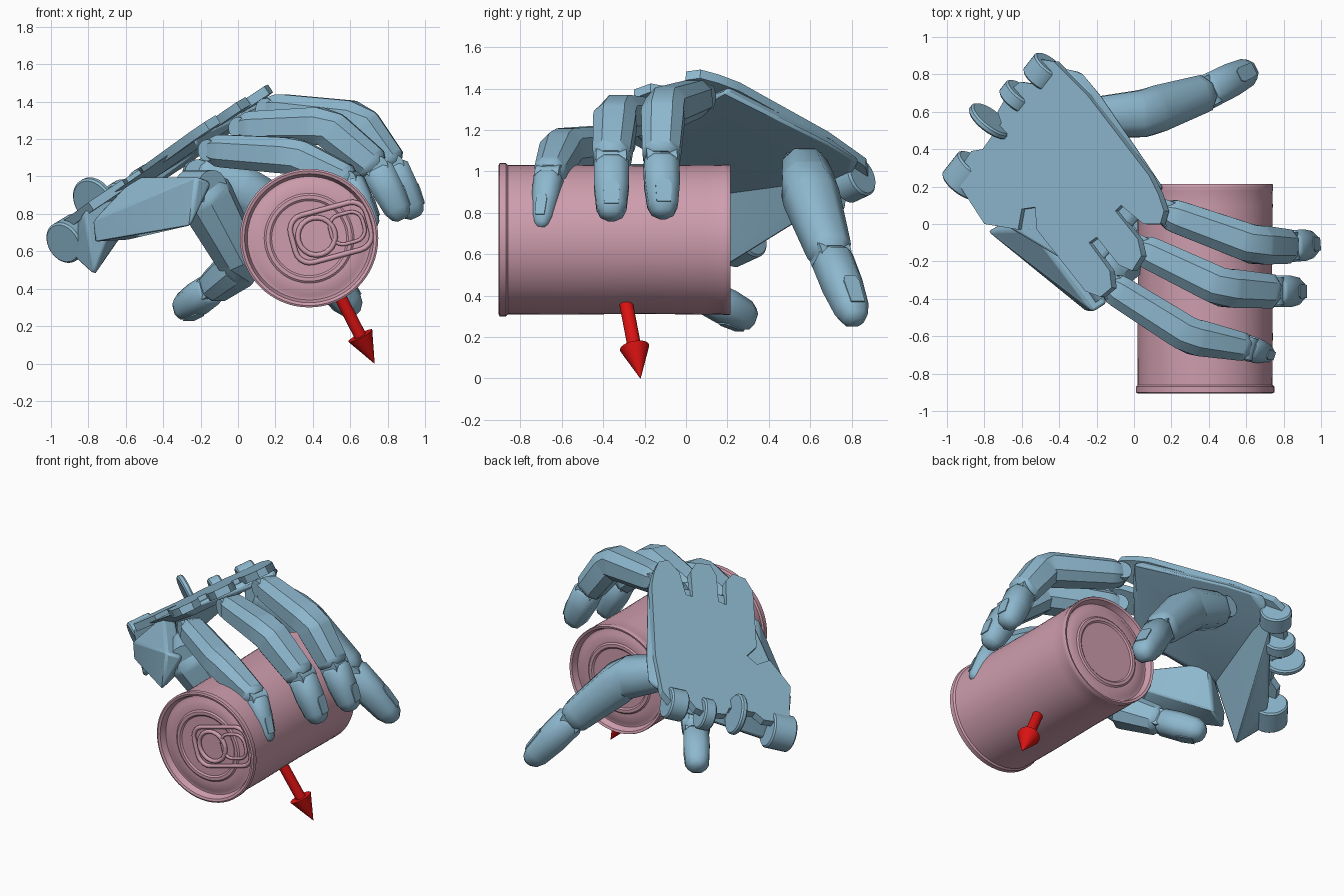
import bpy, bmesh, math
from mathutils import Vector

cube = bpy.data.objects.get("Cube")
if cube:
    bpy.data.objects.remove(cube, do_unlink=True)


def material(name, rgb):
    m = bpy.data.materials.new(name)
    m.use_nodes = True
    col = (*rgb, 1)
    m.diffuse_color = col
    m.node_tree.nodes["Principled BSDF"].inputs["Base Color"].default_value = col
    return m


BLUE = material("steel blue", (0.27, 0.48, 0.62))
PINK = material("dusty pink", (0.62, 0.34, 0.42))
RED = material("red", (0.7, 0.006, 0.006))


def finish(name, bm, mat, angle=30):
    bmesh.ops.recalc_face_normals(bm, faces=bm.faces)
    me = bpy.data.meshes.new(name)
    bm.to_mesh(me)
    bm.free()
    me.materials.append(mat)
    ob = bpy.data.objects.new(name, me)
    bpy.context.collection.objects.link(ob)
    bpy.ops.object.select_all(action="DESELECT")
    ob.select_set(True)
    bpy.context.view_layer.objects.active = ob
    bpy.ops.object.shade_smooth_by_angle(angle=math.radians(angle))
    return ob


def loft(name, rings, mat, angle=30):
    """Skin a list of point rings and cap both ends."""
    bm = bmesh.new()
    vs = [[bm.verts.new(p) for p in ring] for ring in rings]
    n = len(vs[0])
    for a, b in zip(vs, vs[1:]):
        for i in range(n):
            j = (i + 1) % n
            bm.faces.new((a[i], a[j], b[j], b[i]))
    bm.faces.new(vs[0])
    bm.faces.new(vs[-1])
    return finish(name, bm, mat, angle)


def hull(name, pts):
    bm = bmesh.new()
    for p in pts:
        bm.verts.new(p)
    bmesh.ops.convex_hull(bm, input=bm.verts)
    bmesh.ops.dissolve_limit(bm, angle_limit=0.05, verts=bm.verts, edges=bm.edges)
    mod = finish(name, bm, BLUE).modifiers.new("soft_edges", "BEVEL")
    mod.width, mod.segments = 0.015, 2


def lathe(name, start, axis, profile, mat, sides=64, angle=35):
    """Rings of (distance along axis, radius)."""
    axis = Vector(axis).normalized()
    s = axis.orthogonal().normalized()
    t = axis.cross(s)
    rings = []
    for d, r in profile:
        rings.append([Vector(start) + axis * d + r * (s * math.cos(a) + t * math.sin(a))
                      for a in (2 * math.pi * i / sides for i in range(sides))])
    return loft(name, rings, mat, angle)


# ---- Can lying along y, with rims and stepped lids
lid = [(0.03, 0.02), (0.03, 0.2), (0.022, 0.21), (0.022, 0.23), (0.03, 0.24),
       (0.03, 0.3), (0.04, 0.315), (0.04, 0.33), (0.0, 0.345), (-0.005, 0.36),
       (0.0, 0.37), (0.03, 0.37), (0.04, 0.36)]
back = [(1.11 - d, min(r, 0.363)) for d, r in reversed(lid)]
lathe("can", (0.38, -0.9, 0.67), (0, 1, 0),
      lid + [(0.3, 0.362), (0.7, 0.358), (1.0, 0.362)] + back, PINK)


def wire(name, pts, radius, cyclic=True):
    """Rounded bead on the front lid, points in tab space."""
    cu = bpy.data.curves.new(name, "CURVE")
    cu.dimensions = "3D"
    cu.bevel_depth, cu.bevel_resolution = radius, 2
    sp = cu.splines.new("POLY")
    sp.points.add(len(pts) - 1)
    for p, (a, b) in zip(sp.points, pts):
        p.co = (a, 0, b, 1)
    sp.use_cyclic_u = cyclic
    cu.materials.append(PINK)
    ob = bpy.data.objects.new(name, cu)
    bpy.context.collection.objects.link(ob)
    ob.location = (0.42, -0.88, 0.68)
    ob.rotation_euler = (0, math.radians(-15), 0)


def rounded(cx, hx, hz, r):
    pts = []
    for k, (sx, sz) in enumerate(((1, 1), (-1, 1), (-1, -1), (1, -1))):
        for i in range(6):
            a = math.pi / 2 * (k + i / 5)
            pts.append((cx + sx * (hx - r) + r * math.cos(a), sz * (hz - r) + r * math.sin(a)))
    return pts


wire("tab_ring", rounded(0, 0.1, 0.1, 0.099), 0.014)
wire("tab_outline", rounded(0.08, 0.21, 0.13, 0.08), 0.014)
wire("tab_finger_hole", rounded(0.17, 0.09, 0.08, 0.06), 0.01)

# ---- Arrow from the can's centre
tail, tip = Vector((0.38, -0.35, 0.68)), Vector((0.73, -0.22, 0.0))
length = (tip - tail).length
lathe("arrow", tail, tip - tail,
      [(0, 0.033), (length - 0.17, 0.033), (length - 0.17, 0.072), (length, 0.001)], RED, 24)

# ---- Palm plate: tilted outline with knuckle lobes and wrist notches
SLOPE_X, SLOPE_Y, HEIGHT = 0.66, -0.05, 1.39
NORMAL = Vector((-SLOPE_X, -SLOPE_Y, 1)).normalized()


def on_palm(x, y, depth=0.0):
    return Vector((x, y, HEIGHT + SLOPE_X * x + SLOPE_Y * y)) - NORMAL * depth


plate = [
    (-0.55, 0.84), (-0.5, 0.88), (-0.43, 0.87), (-0.25, 0.69), (0.08, 0.26),
    (0.13, 0.16), (0.16, 0.07), (0.14, 0.0), (0.05, 0.0), (-0.07, 0.1),
    (-0.1, 0.07), (0.02, -0.08), (0.04, -0.17), (-0.01, -0.25), (-0.08, -0.22),
    (-0.2, -0.07), (-0.24, -0.1), (-0.13, -0.25), (-0.12, -0.34), (-0.18, -0.39),
    (-0.26, -0.36), (-0.52, -0.03), (-0.53, 0.09), (-0.6, 0.08), (-0.62, -0.03), (-0.8, 0.0),
    (-0.93, 0.2), (-0.93, 0.3), (-0.87, 0.39), (-0.81, 0.4),
    (-0.71, 0.54), (-0.73, 0.6), (-0.66, 0.72), (-0.61, 0.76), (-0.54, 0.75)]
loft("palm_plate", [[on_palm(x, y, d) for x, y in plate] for d in (0, 0.05)], BLUE)

# ---- Shallow palm body, with a deep block at the wrist
hull("palm_body", [on_palm(x, y, 0.03) for x, y in
                   ((-0.8, 0.05), (-0.25, -0.28), (-0.02, 0.1), (0.09, 0.22), (-0.24, 0.68), (-0.4, 0.84), (-0.68, 0.5))]
     + [on_palm(x, y, 0.09) for x, y in
        ((-0.7, 0.1), (-0.25, -0.2), (-0.02, 0.12), (0.12, 0.19), (-0.22, 0.69), (-0.33, 0.82), (-0.45, 0.8))])
hull("wrist_block", [on_palm(x, y, 0.03) for x, y in ((-0.84, 0.03), (-0.6, 0.05), (-0.4, 0.75), (-0.62, 0.62), (-0.88, 0.25))]
     + [(-0.77, 0.07, 0.47), (-0.88, 0.2, 0.57), (-0.8, 0.36, 0.65), (-0.48, 0.75, 0.89)])

# ---- Rounded hinge lobes along the wrist edge
EDGE = Vector((0.45, 0.58, 0.27)).normalized()
for name, centre, r, w in (("front", (-0.89, 0.26, 0.67), 0.115, 0.16), ("disc", (-0.77, 0.55, 0.87), 0.13, 0.04),
                           ("middle", (-0.62, 0.68, 0.88), 0.1, 0.08), ("back", (-0.48, 0.81, 0.96), 0.1, 0.12)):
    lathe(f"wrist_hinge_{name}", Vector(centre) - EDGE * w / 2, EDGE,
          [(0, r - 0.01), (0.01, r), (w - 0.01, r), (w, r - 0.01)], BLUE, 32)

# ---- Thumb mount under the palm
hull("thumb_mount", [(-0.77, -0.04, 0.65), (-0.78, -0.04, 0.76), (-0.55, -0.03, 1.0),
                     (-0.22, -0.47, 1.0), (-0.14, -0.42, 0.97), (-0.25, -0.47, 0.74),
                     (-0.55, 0.08, 0.98), (-0.25, -0.2, 0.8), (-0.6, 0.06, 0.66)])

OCTAGON = ((1, -0.5), (1, 0.5), (0.5, 1), (-0.5, 1), (-1, 0.5), (-1, -0.5), (-0.5, -1), (0.5, -1))
FINGERTIP = ((0, 0.75), (0.06, 0.93), (0.45, 0.97), (0.8, 0.88), (0.94, 0.66), (1, 0.35))
PHALANX = ((0.07, 0.97), (0.15, 1), (0.85, 0.98), (0.93, 0.97))


def finger(name, points, radii, flip=1, smooth=40):
    """Chamfered bent body and a separate tip with a nail, on hinge pins."""
    pts = [Vector(p) for p in points]
    last = len(pts) - 2
    body = []
    for i, (a, b) in enumerate(zip(pts, pts[1:])):
        d = b - a
        side = d.cross(Vector((0, 0, 1))).normalized()
        up = side.cross(d).normalized() * flip

        def ring(t, k):
            r = (radii[i] + (radii[i + 1] - radii[i]) * t) * k
            return [a + d * t + side * u * r + up * v * r for u, v in OCTAGON]

        if i < last:
            start = [(-0.04, 0.7)] if i == 0 else []
            end = [(1.01, 0.75)] if i == last - 1 else []
            body += [ring(t, k) for t, k in start + list(PHALANX) + end]
        else:
            loft(f"{name}_tip", [ring(t, k) for t, k in FINGERTIP], BLUE, 50)
            nail = []
            for t, k, wide in ((0.48, 0.96, 0.3), (0.55, 0.95, 0.45), (0.84, 0.85, 0.42)):
                r = radii[i] + (radii[i + 1] - radii[i]) * t
                nail.append([a + d * t + side * u * r * wide + up * (r * k + h)
                             for u, h in ((-1, 0), (1, 0), (1, 0.006), (-1, 0.006))])
            loft(f"{name}_nail", nail, BLUE)
        if i in (0, last):
            w = radii[i] * 0.8
            lathe(f"{name}_hinge_{i}", a - side * w, side, [(0, w * 0.85), (2 * w, w * 0.85)], BLUE, 20)
    loft(f"{name}_body", body, BLUE, smooth)


finger("index_finger", [(-0.13, -0.33, 1.14), (0.3, -0.6, 1.11), (0.6, -0.66, 0.98), (0.73, -0.7, 0.73)],
       (0.085, 0.1, 0.075, 0.05))
finger("middle_finger", [(0.03, -0.13, 1.26), (0.47, -0.34, 1.27), (0.74, -0.36, 1.05), (0.88, -0.36, 0.77)],
       (0.085, 0.105, 0.092, 0.08))
finger("ring_finger", [(0.17, 0.06, 1.36), (0.64, -0.11, 1.3), (0.82, -0.12, 1.06), (0.95, -0.11, 0.78)],
       (0.085, 0.105, 0.092, 0.08))
finger("little_finger", [(-0.22, 0.57, 1.02), (0.05, 0.59, 0.92), (0.38, 0.7, 0.59), (0.63, 0.825, 0.27)],
       (0.105, 0.13, 0.1, 0.085), smooth=50)
finger("thumb", [(-0.2, -0.28, 0.94), (0.02, -0.13, 0.53), (-0.14, 0.09, 0.4), (-0.31, 0.32, 0.28)],
       (0.14, 0.11, 0.085, 0.085), flip=-1)
